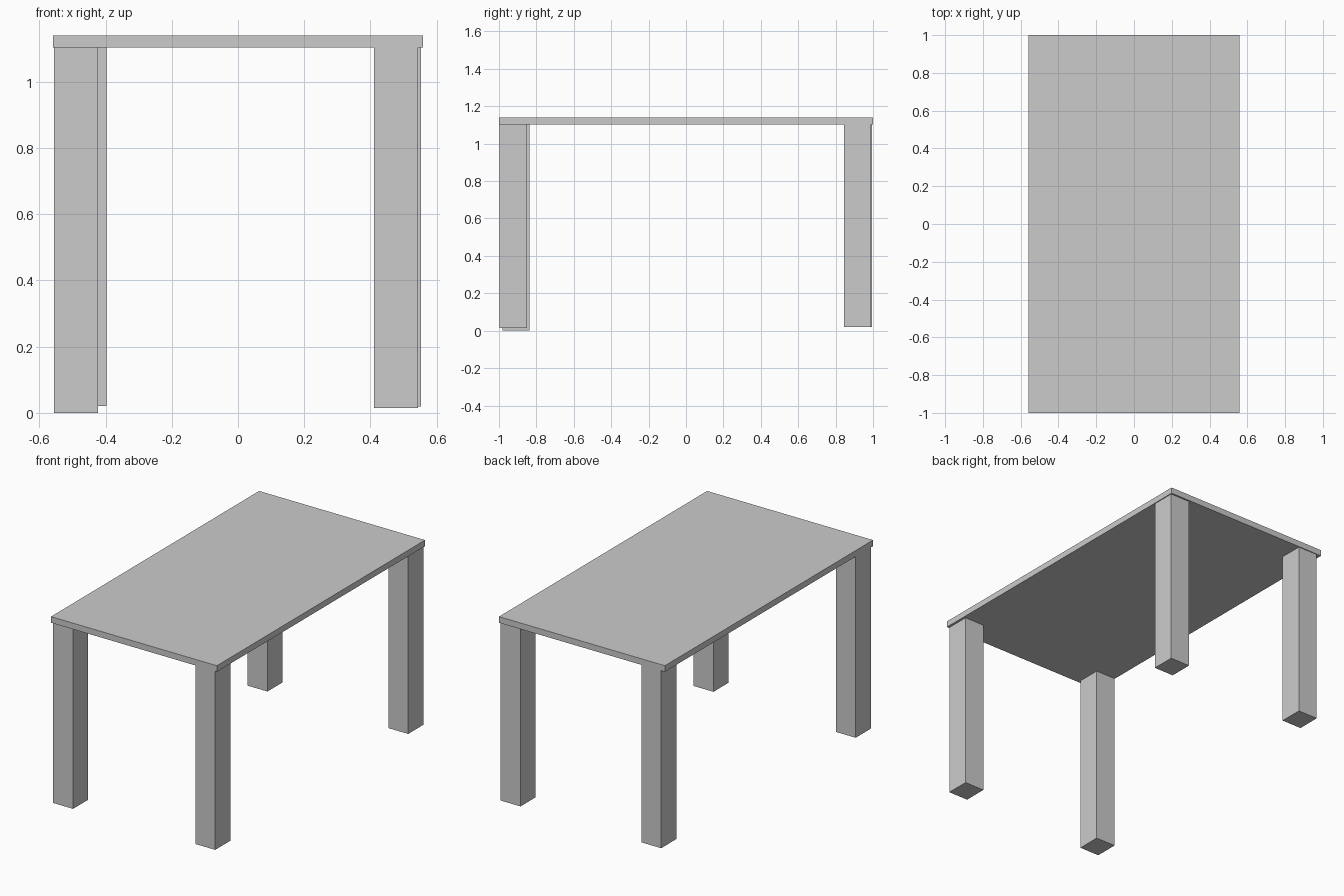
import bpy

cube = bpy.data.objects.get("Cube")
if cube:
    bpy.data.objects.remove(cube, do_unlink=True)

# One plain grey for the whole table
GREY = (0.6, 0.6, 0.6, 1)
grey = bpy.data.materials.new("light_grey")
grey.use_nodes = True
grey.diffuse_color = GREY
grey.node_tree.nodes["Principled BSDF"].inputs["Base Color"].default_value = GREY


def box(name, low, high):
    """Axis-aligned box between two corners."""
    bpy.ops.mesh.primitive_cube_add(size=1, location=[(a + b) / 2 for a, b in zip(low, high)])
    obj = bpy.context.object
    obj.name = name
    obj.scale = [b - a for a, b in zip(low, high)]
    bpy.ops.object.transform_apply(location=False, rotation=False, scale=True)
    obj.data.materials.append(grey)


# Table top
UNDERSIDE = 1.103
box("table_top", (-0.558, -1, UNDERSIDE), (0.558, 1, 1.14))

# Legs, slightly uneven in placement and length
LEG_X, LEG_Y = 0.133, 0.145
legs = {
    "front_right_leg": (-0.556, -0.981, 0),
    "front_left_leg": (0.411, -0.996, 0.015),
    "back_right_leg": (-0.53, 0.85, 0.021),
    "back_left_leg": (0.42, 0.845, 0.019),
}
for name, (x, y, z) in legs.items():
    box(name, (x, y, z), (x + LEG_X, y + LEG_Y, UNDERSIDE))
